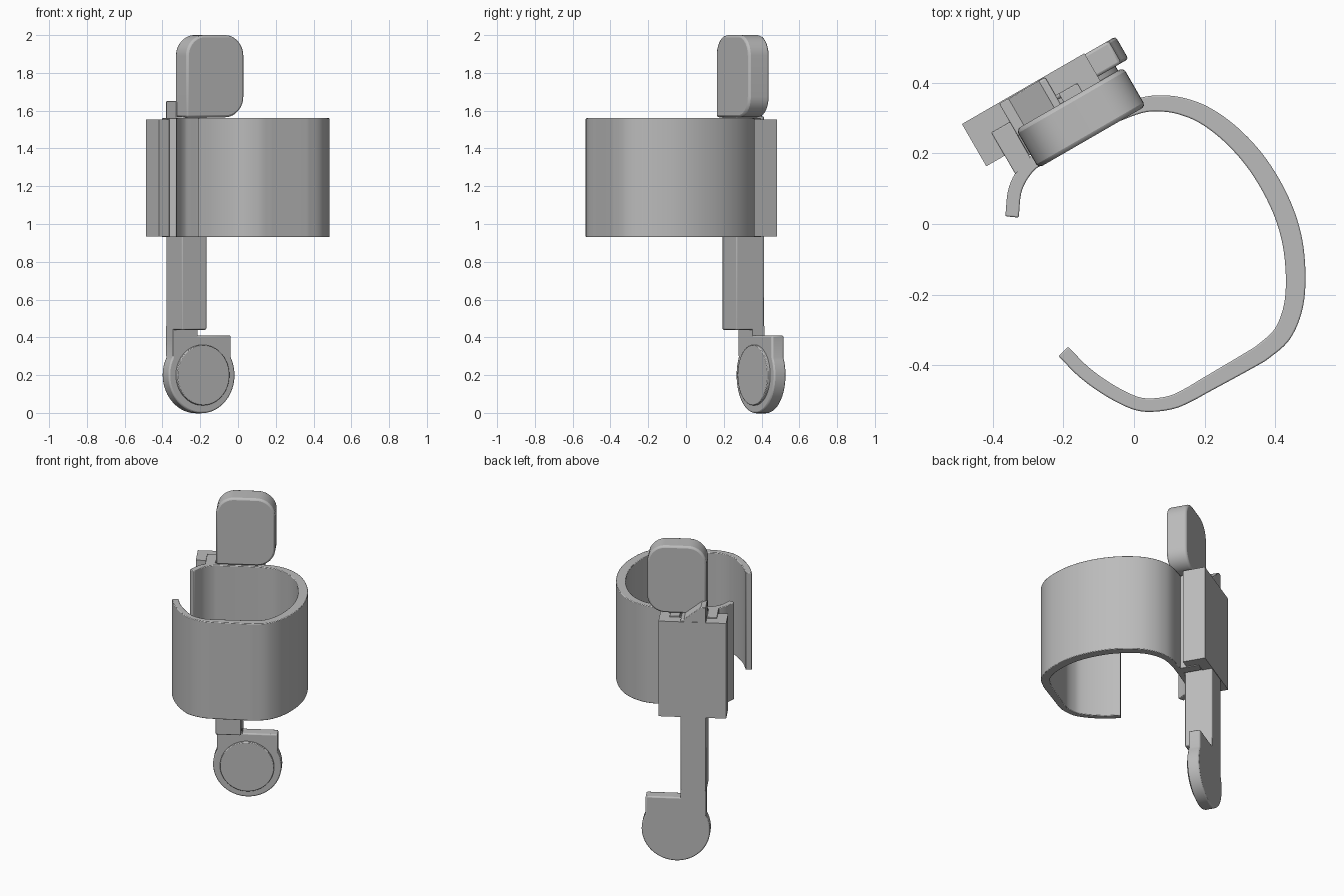
import bpy, bmesh, math
from mathutils import Vector

cube = bpy.data.objects.get("Cube")
if cube:
    bpy.data.objects.remove(cube)

TILT = math.radians(30)  # the mechanism is turned about the upright axis

grey = bpy.data.materials.new("plain_grey")
grey.use_nodes = True
grey.diffuse_color = (0.5, 0.5, 0.5, 1)
grey.node_tree.nodes["Principled BSDF"].inputs["Base Color"].default_value = (0.5, 0.5, 0.5, 1)


def prism(name, outline, direction, bevel=0.006, turn=TILT):
    """Extrude a closed outline along a direction, with softened edges."""
    bm = bmesh.new()
    face = bm.faces.new([bm.verts.new(p) for p in outline])
    moved = bmesh.ops.extrude_face_region(bm, geom=[face])["geom"]
    bmesh.ops.translate(bm, vec=direction, verts=[v for v in moved if isinstance(v, bmesh.types.BMVert)])
    bmesh.ops.recalc_face_normals(bm, faces=bm.faces)
    mesh = bpy.data.meshes.new(name)
    bm.to_mesh(mesh)
    bm.free()
    mesh.materials.append(grey)
    obj = bpy.data.objects.new(name, mesh)
    bpy.context.collection.objects.link(obj)
    obj.rotation_euler.z = turn
    if bevel:
        mod = obj.modifiers.new("soft_edges", "BEVEL")
        mod.width, mod.segments, mod.limit_method = bevel, 2, "ANGLE"
        mod.angle_limit = math.radians(50)
    bpy.ops.object.select_all(action="DESELECT")
    obj.select_set(True)
    bpy.context.view_layer.objects.active = obj
    bpy.ops.object.shade_smooth_by_angle(angle=math.radians(35))
    return obj


def slab(name, profile, near, far, bevel=0.006):
    """Upright profile of (across, height) points, thickened front to back."""
    return prism(name, [(u, near, z) for u, z in profile], (0, far - near, 0), bevel)


def block(name, u0, u1, near, far, z0, z1, bevel=0.003):
    return slab(name, [(u0, z0), (u1, z0), (u1, z1), (u0, z1)], near, far, bevel)


def arc(u, z, radius, start, end, steps):
    angles = [math.radians(start + (end - start) * i / steps) for i in range(steps + 1)]
    return [(u + radius * math.cos(a), z + radius * math.sin(a)) for a in angles]


def spline(points, steps=6):
    """Smooth path through the points."""
    pts = [Vector(p) for p in points]
    pts = [2 * pts[0] - pts[1]] + pts + [2 * pts[-1] - pts[-2]]
    path = []
    for a, b, c, d in zip(pts, pts[1:], pts[2:], pts[3:]):
        for i in range(steps):
            t = i / steps
            path.append(0.5 * (2 * b + (c - a) * t + (2 * a - 5 * b + 4 * c - d) * t**2
                               + (3 * b - a - 3 * c + d) * t**3))
    return path + [pts[-2]]


# Open cuff, thicker on its closed side
centre = spline([
    (-.20, -.36), (-.14, -.42), (-.07, -.47), (0, -.505), (.05, -.512), (.11, -.503),
    (.16, -.48), (.20, -.457), (.33, -.383), (.37, -.357), (.42, -.31), (.45, -.235),
    (.457, -.143), (.445, -.037), (.41, .065), (.35, .168), (.277, .25), (.2, .307),
    (.13, .334), (.07, .341), (.02, .335), (-.04, .312), (-.10, .282), (-.25, .195),
    (-.30, .16), (-.335, .10), (-.345, .02)])
outer, inner = [], []
for i, p in enumerate(centre):
    along = (centre[min(i + 1, len(centre) - 1)] - centre[max(i - 1, 0)]).normalized()
    side = Vector((along.y, -along.x))
    half = 0.019 + 0.01 * max(0, math.cos(math.atan2(p.y, p.x) - 0.17))
    outer.append(p + side * half)
    inner.append(p - side * half)
prism("cuff", [(p.x, p.y, 0.93) for p in outer + inner[::-1]], (0, 0, 0.63), 0.004, 0)

# Guide rails on the cuff and the cover that wraps them
MIDDLE = -0.08
for label, s in (("right", -1), ("left", 1)):
    rail = sorted((MIDDLE + s * 0.08, MIDDLE + s * 0.14))
    block(label + "_rail", *rail, 0.29, 0.425, 0.93, 1.56)
    wall = sorted((MIDDLE + s * 0.14, MIDDLE + s * 0.2))
    block(label + "_cover_wall", *wall, 0.35, 0.487, 0.935, 1.553, 0)
block("cover_back", -0.28, 0.12, 0.425, 0.488, 0.935, 1.553, 0)

# Sliding arm with its thin neck and top catch
block("arm", -0.16, -0.01, 0.314, 0.485, 0.44, 1.57, 0.006)
block("arm_neck", -0.16, -0.01, 0.412, 0.485, 0.3, 0.46, 0)
slab("arm_catch", [(-.16, 1.55), (-.03, 1.55), (-.03, 1.57), (-.13, 1.65), (-.16, 1.65)], 0.38, 0.485, 0.003)

# Upper paddle: three rounded corners, square where it meets the arm
paddle = [(-.155, 1.565)] + arc(.085, 1.675, .11, -90, 0, 10)
paddle += arc(.085, 1.89, .11, 0, 90, 10) + arc(-.045, 1.89, .11, 90, 180, 10)
slab("upper_paddle", paddle, 0.272, 0.398, 0.012)

# Lower round paddle with a flat top and a raised pad
lower = arc(.018, .2, .202, 180 - 28, 360 + 28, 48) + [(.197, .41), (-.16, .41)]
slab("lower_paddle", lower, 0.412, 0.485, 0.008)
slab("lower_pad", arc(.018, .2, .16, 0, 352.5, 47), 0.396, 0.42, 0.004)
